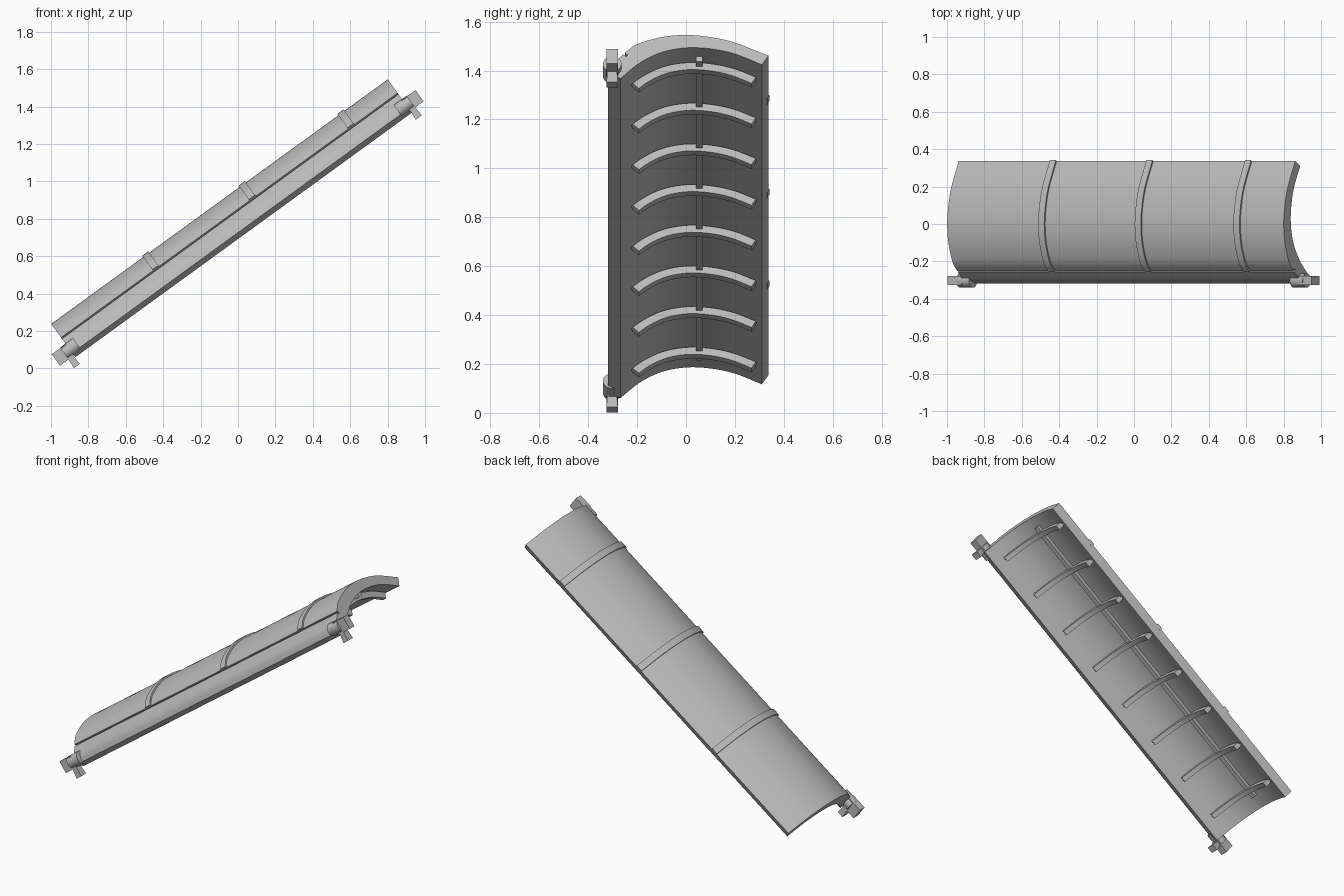
import bpy, bmesh, math
from mathutils import Vector, Matrix

cube = bpy.data.objects.get("Cube")
if cube:
    bpy.data.objects.remove(cube)

TILT = math.radians(-36)
grey = bpy.data.materials.new("plain grey")
grey.use_nodes = True
GREY = (0.5, 0.5, 0.5, 1)
grey.diffuse_color = GREY
grey.node_tree.nodes["Principled BSDF"].inputs["Base Color"].default_value = GREY


def finish(name, bm):
    """Parts are built level (x = length, z = thickness), then tilted."""
    bmesh.ops.recalc_face_normals(bm, faces=bm.faces)
    mesh = bpy.data.meshes.new(name)
    bm.to_mesh(mesh)
    bm.free()
    mesh.materials.append(grey)
    ob = bpy.data.objects.new(name, mesh)
    bpy.context.collection.objects.link(ob)
    ob.rotation_euler.y = TILT
    bpy.ops.object.select_all(action='DESELECT')
    ob.select_set(True)
    bpy.context.view_layer.objects.active = ob
    bpy.ops.object.shade_smooth_by_angle(angle=math.radians(25))
    return ob


def smooth(points, steps=5):
    """Catmull-Rom curve through (y, z) points."""
    p = [Vector(q) for q in points]
    p = [2 * p[0] - p[1]] + p + [2 * p[-1] - p[-2]]
    out = []
    for a, b, c, d in zip(p, p[1:], p[2:], p[3:]):
        for i in range(steps):
            t = i / steps
            out.append(0.5 * (2 * b + (c - a) * t + (2 * a - 5 * b + 4 * c - d) * t ** 2
                              + (3 * b - a - 3 * c + d) * t ** 3))
    return out + [p[-2]]


def offset(path, dist):
    """Shift a curve along its normals."""
    out = []
    for i, q in enumerate(path):
        t = (path[min(i + 1, len(path) - 1)] - path[max(i - 1, 0)]).normalized()
        out.append(q + Vector((-t.y, t.x)) * dist)
    return out


def band(name, upper, lower, x0, x1):
    """Solid between two curves, extruded along the length."""
    bm = bmesh.new()
    ring = upper + lower[::-1]
    ends = [[bm.verts.new((x, q.x, q.y)) for q in ring] for x in (x0, x1)]
    for end in ends:
        bm.faces.new(end)
    for i in range(len(ring)):
        j = (i + 1) % len(ring)
        bm.faces.new((ends[0][i], ends[0][j], ends[1][j], ends[1][i]))
    return finish(name, bm)


def box(name, lo, hi, flare=1.0):
    """Box whose bottom may be wider than its top."""
    bm = bmesh.new()
    lo, hi = Vector(lo), Vector(hi)
    bmesh.ops.create_cube(bm, size=1)
    for v in bm.verts:
        if v.co.z < 0:
            v.co.xy *= flare
        v.co = (lo + hi) / 2 + v.co * (hi - lo)
    return finish(name, bm)


# Curved panel with a lengthwise groove
START, END = -0.668, 1.556
wall = smooth([(-0.318, 0.588), (-0.302, 0.63), (-0.257, 0.682)])
crown = smooth([(-0.25, 0.690), (-0.2, 0.733), (-0.1, 0.769), (0, 0.78),
                (0.1, 0.769), (0.2, 0.741), (0.337, 0.675)])
inner = smooth([(-0.268, 0.56), (-0.19, 0.638), (-0.1, 0.692), (0, 0.715),
                (0.1, 0.710), (0.2, 0.684), (0.31, 0.63)])
notch = [wall[-1] + Vector((0.012, -0.012)), crown[0] + Vector((0.012, -0.012))]
band("curved_panel", wall + notch + crown, inner, START, END)

# Thin raised straps over the outside
for i, x in enumerate((-0.04, 0.598, 1.25)):
    band(f"outer_strap_{i + 1}", offset(crown, 0.009), offset(crown, -0.01), x - 0.02, x + 0.02)

# Ribs and spar on the inside
rib_line = [q for q in inner if -0.235 < q.x < 0.295]
for i in range(8):
    x = -0.535 + i * 0.283
    band(f"inner_rib_{i + 1}", offset(rib_line, -0.006), offset(rib_line, -0.042), x - 0.015, x + 0.015)
    band(f"rib_web_{i + 1}", offset(rib_line, 0.01), offset(rib_line, -0.01), x - 0.01, x + 0.003)
box("inner_spar", (-0.585, 0.04, 0.69), (1.495, 0.068, 0.72))

# Hinge at each end: barrel, end block and flared pin
MID, Y = 0.441, -0.302
for name, s in (("lower", -1), ("upper", 1)):
    def span(a, b):
        return sorted((MID + s * a, MID + s * b))
    a, b = span(1.06, 1.145)
    bm = bmesh.new()
    bmesh.ops.create_cone(bm, cap_ends=True, segments=24, radius1=0.038, radius2=0.038, depth=b - a,
                          matrix=Matrix.Translation(((a + b) / 2, Y, 0.612)) @ Matrix.Rotation(math.pi / 2, 4, 'Y'))
    finish(f"{name}_hinge_barrel", bm)
    a, b = span(1.11, 1.202)
    box(f"{name}_hinge_block", (a, Y - 0.023, 0.572), (b, Y + 0.023, 0.647))
    a, b = span(1.115, 1.145)
    box(f"{name}_hinge_pin", (a, Y - 0.018, 0.517), (b, Y + 0.018, 0.6), 1.3)
